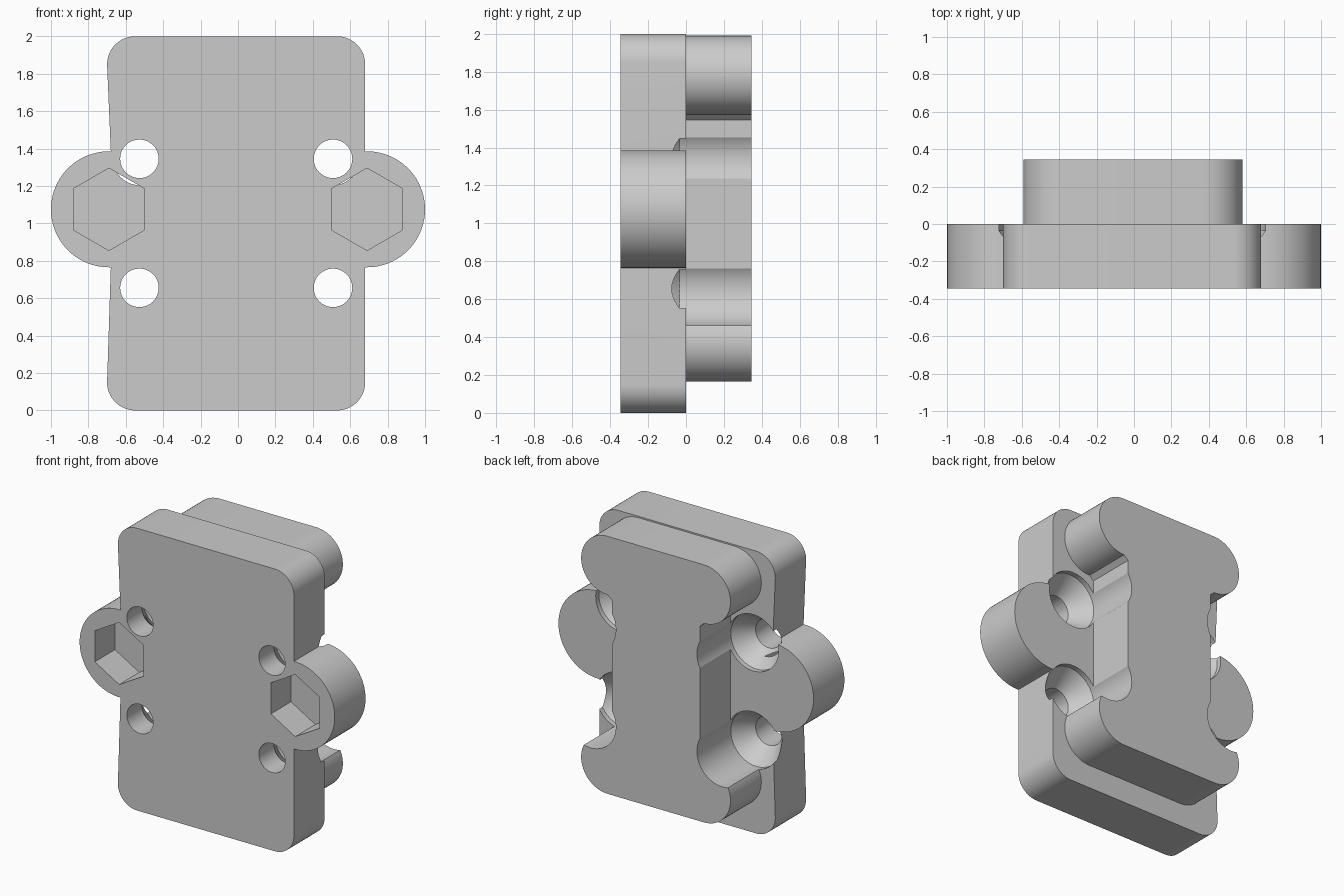
import bpy, bmesh, math

if "Cube" in bpy.data.objects:
    bpy.data.objects.remove(bpy.data.objects["Cube"])

grey = bpy.data.materials.new("plain grey")
grey.diffuse_color = (0.6, 0.6, 0.6, 1)
grey.use_nodes = True
grey.node_tree.nodes["Principled BSDF"].inputs["Base Color"].default_value = grey.diffuse_color
T = 0.345            # thickness of each layer
LUG_X, LUG_Z, LUG_R = 0.69, 1.075, 0.31
HOLES = [(x, z) for x in (-0.527, 0.508) for z in (0.655, 1.345)]


def arc(cx, cz, r, a0, a1, n=16):
    """Points on an arc in the xz plane, angles in degrees."""
    return [(cx + r * math.cos(math.radians(a0 + (a1 - a0) * i / n)),
             cz + r * math.sin(math.radians(a0 + (a1 - a0) * i / n))) for i in range(n + 1)]


def loft(name, rings):
    """Solid through equal-length xz rings, each given as (y, points)."""
    bm = bmesh.new()
    loops = [[bm.verts.new((x, y, z)) for x, z in pts] for y, pts in rings]
    n = len(loops[0])
    bm.faces.new(loops[0])
    bm.faces.new(loops[-1][::-1])
    for a, b in zip(loops, loops[1:]):
        for i in range(n):
            j = (i + 1) % n
            bm.faces.new((a[i], b[i], b[j], a[j]))
    bmesh.ops.recalc_face_normals(bm, faces=bm.faces)
    me = bpy.data.meshes.new(name)
    bm.to_mesh(me)
    bm.free()
    ob = bpy.data.objects.new(name, me)
    bpy.context.collection.objects.link(ob)
    me.materials.append(grey)
    return ob


def circle(cx, cz, r, n=48):
    return arc(cx, cz, r, 0, 360, n)[:-1]


def boolean(target, other, op):
    m = target.modifiers.new(op, 'BOOLEAN')
    m.operation, m.solver, m.object = op, 'EXACT', other
    bpy.context.view_layer.objects.active = target
    bpy.ops.object.modifier_apply(modifier=m.name)
    bpy.data.objects.remove(other)


# Front plate outline: rounded rectangle with a round lug on each side
L, R, C = -0.70, 0.68, 0.15
lug_a = math.degrees(math.acos((R - LUG_X) / LUG_R))
lug_b = math.degrees(math.acos((L + LUG_X) / LUG_R))
outline = (arc(R - C, C, C, -90, 0) + arc(LUG_X, LUG_Z, LUG_R, -lug_a, lug_a, 40)
           + arc(R - C, 2 - C, C, 0, 90) + arc(L + C, 2 - C, C, 90, 180)
           + arc(-LUG_X, LUG_Z, LUG_R, 180 - lug_b, 180 + lug_b, 40)
           + arc(L + C, C, C, 180, 270))
bracket = loft("mounting_bracket", [(-T, outline), (0, outline)])

# Back block: two round-ended bars joined by a narrow waist
MX, MZ, BAR_R = -0.005, 1.0775, 0.2075
half = arc(0.378, 0.705, BAR_R, -90, 90, 32)
half = [(0.345, 0.4675)] + half                        # upper right quarter
right = [(x, -z) for x, z in reversed(half)] + half
left = [(-x, z) for x, z in reversed(right)]
block_pts = [(MX + x, MZ + z) for x, z in right + left]
block = loft("back_block", [(0, block_pts), (T, block_pts)])
boolean(bracket, block, 'UNION')

# Screw holes with countersinks that open through the back block
for x, z in HOLES:
    cutter = loft("screw_cutter", [(y, circle(x, z, r)) for y, r in
                  ((-0.5, 0.103), (-0.174, 0.103), (-0.035, 0.2), (0.5, 0.2))])
    boolean(bracket, cutter, 'DIFFERENCE')

# Hexagonal nut pockets in the front of the lugs
for s in (-1, 1):
    hexagon = arc(s * LUG_X, LUG_Z, 0.22, 30, 390, 6)[:-1]
    boolean(bracket, loft("nut_cutter", [(-0.5, hexagon), (-T + 0.225, hexagon)]), 'DIFFERENCE')

bpy.ops.object.select_all(action='DESELECT')
bracket.select_set(True)
bpy.context.view_layer.objects.active = bracket
bpy.ops.object.shade_smooth_by_angle(angle=math.radians(25))
